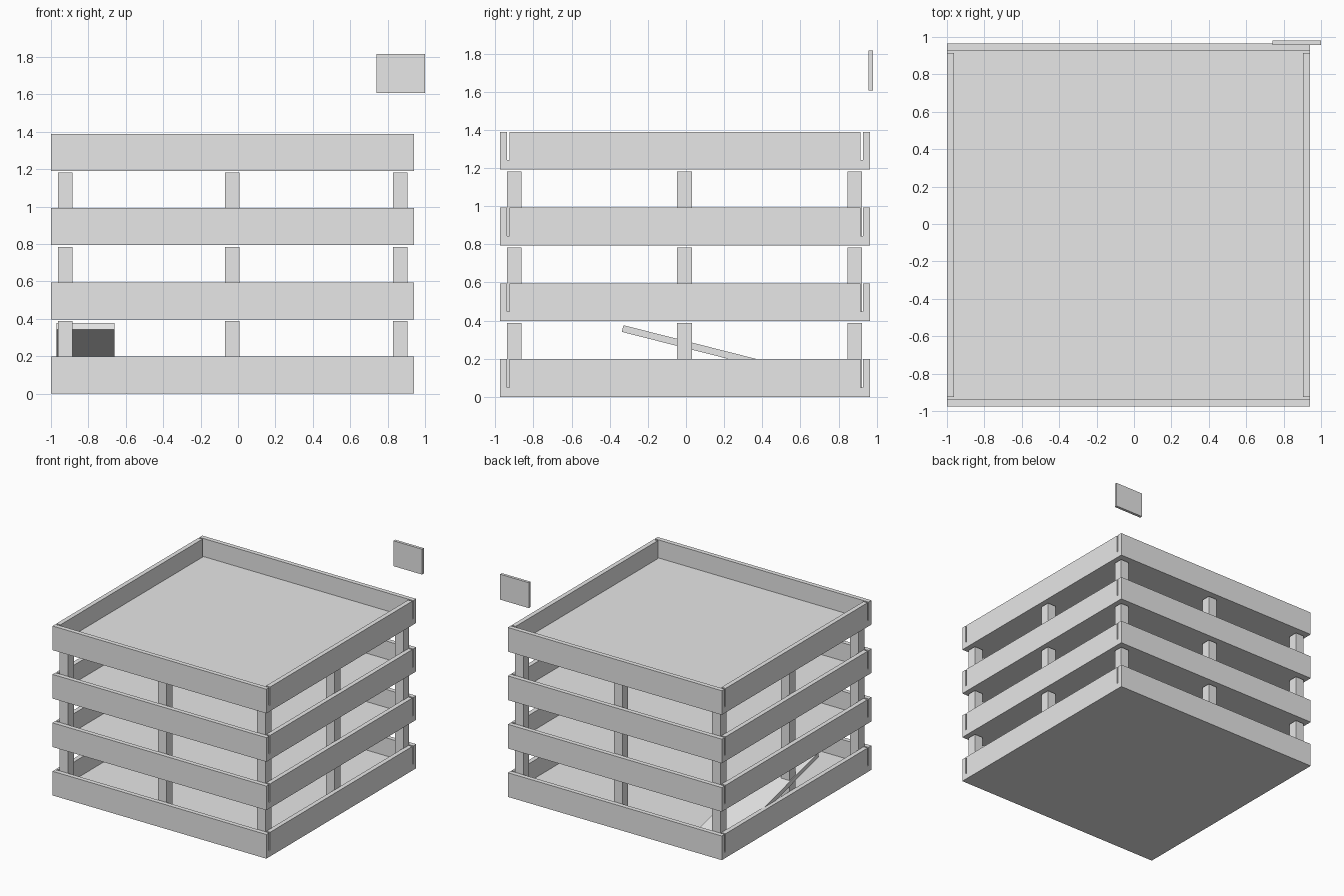
import bpy
import math
from mathutils import Matrix, Vector

cube = bpy.data.objects.get("Cube")
if cube:
    bpy.data.objects.remove(cube, do_unlink=True)

concrete = bpy.data.materials.new("concrete_grey")
concrete.use_nodes = True
concrete.diffuse_color = (0.8, 0.8, 0.8, 1)
concrete.node_tree.nodes["Principled BSDF"].inputs["Base Color"].default_value = (0.8, 0.8, 0.8, 1)


def box(name, low, high):
    """Axis-aligned block between two opposite corners."""
    low, high = Vector(low), Vector(high)
    bpy.ops.mesh.primitive_cube_add(size=1)
    ob = bpy.context.object
    ob.name = ob.data.name = name
    ob.data.transform(Matrix.Diagonal((*(high - low), 1)))
    ob.location = (low + high) / 2
    ob.data.materials.append(concrete)
    return ob


# Overall footprint and storey sizes
LEFT, RIGHT, FRONT, BACK = -1.0, 0.94, -0.975, 0.965
PITCH, SLAB, RAIL, COLUMN_TOP = 0.397, 0.05, 0.198, 0.387
WALL, GAP = 0.037, 0.05
COLUMN = 0.077
column_x = (-0.923, -0.03, 0.868)
column_y = (-0.9, -0.008, 0.885)

for level in range(4):
    z = level * PITCH
    floor, top = z + SLAB, z + RAIL

    # Floor slab
    box(f"floor_slab_{level}", (LEFT, FRONT, z), (RIGHT, BACK, floor))

    # Parapets: front and back run full width, side ones stop short of them
    box(f"front_parapet_{level}", (LEFT, FRONT, floor), (RIGHT, FRONT + WALL, top))
    box(f"back_parapet_{level}", (LEFT, BACK - WALL, floor), (RIGHT, BACK, top))
    for side, x in (("right", LEFT), ("left", RIGHT - WALL)):
        box(f"{side}_parapet_{level}", (x, FRONT + GAP, floor), (x + WALL, BACK - GAP, top))

    # Columns on every storey below the roof deck
    if level < 3:
        for i, x in enumerate(column_x):
            for j, y in enumerate(column_y):
                h = COLUMN / 2
                box(f"column_{level}_{i}_{j}", (x - h, y - h, floor), (x + h, y + h, z + COLUMN_TOP))

# Sloping ramp on the ground storey, falling towards the back
slope = math.atan(0.254)
ramp_length, ramp_thick = 1.27, 0.036
ramp = box("ramp", (-0.155, 0, -ramp_thick), (0.155, ramp_length, 0))
ramp.data.transform(Matrix.Translation((0, ramp_length / 2, -ramp_thick / 2)))
ramp.location = (-0.815, -0.328, 0.376)
ramp.rotation_euler.x = -slope

# Plain sign panel floating above the back corner
box("sign_panel", (0.74, 0.957, 1.607), (1.0, 0.98, 1.815))
